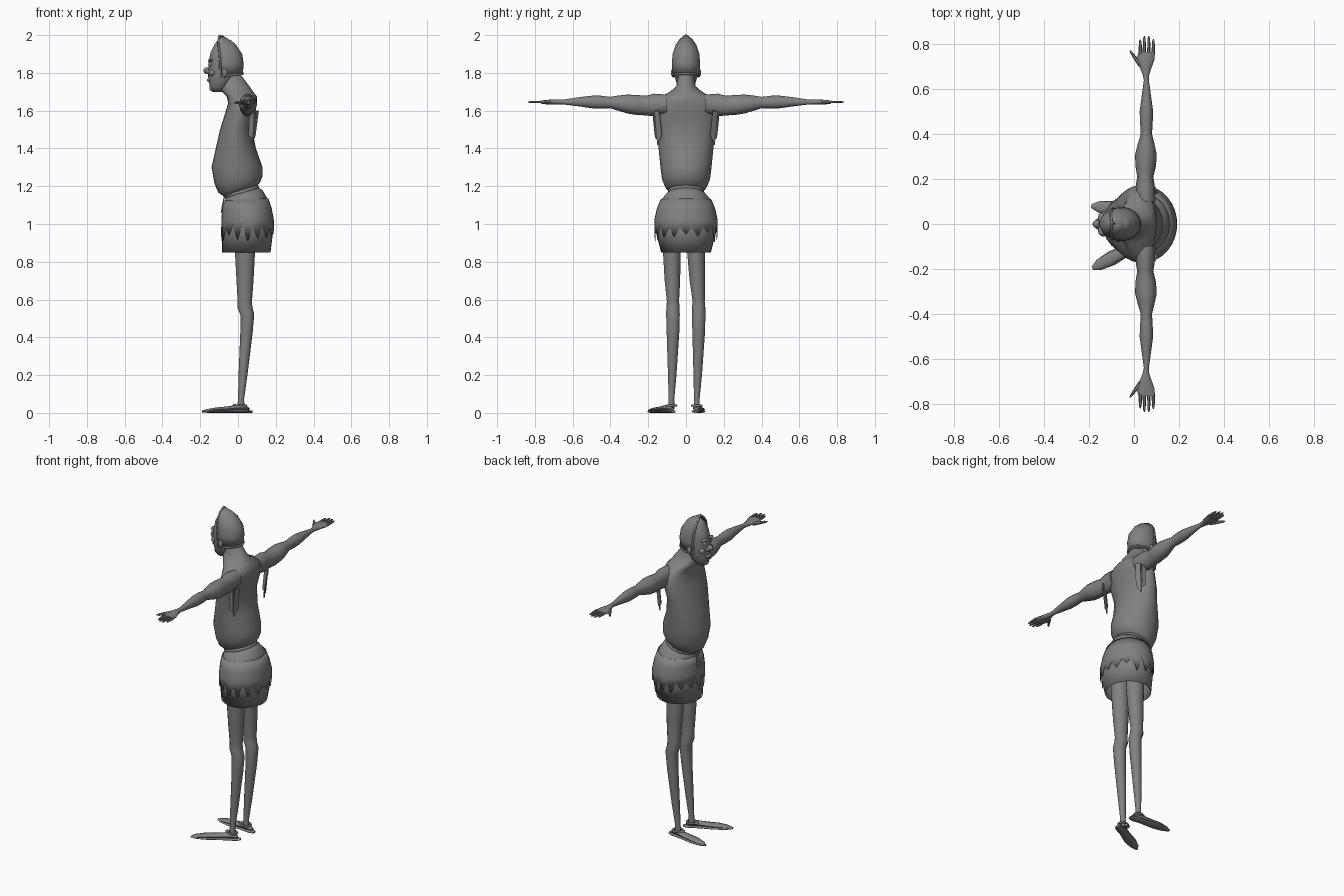
import bpy, bmesh, math, random
from mathutils import Vector, Matrix

if "Cube" in bpy.data.objects:
    bpy.data.objects.remove(bpy.data.objects["Cube"])

random.seed(4)
TAU = 2 * math.pi
grey = bpy.data.materials.new("warm_grey")
grey.diffuse_color = (0.22, 0.22, 0.22, 1)
grey.use_nodes = True
grey.node_tree.nodes["Principled BSDF"].inputs["Base Color"].default_value = grey.diffuse_color


def finish(name, bm, smooth=40, thick=0):
    bmesh.ops.recalc_face_normals(bm, faces=bm.faces)
    me = bpy.data.meshes.new(name)
    bm.to_mesh(me)
    bm.free()
    ob = bpy.data.objects.new(name, me)
    bpy.context.collection.objects.link(ob)
    me.materials.append(grey)
    bpy.ops.object.select_all(action='DESELECT')
    ob.select_set(True)
    bpy.context.view_layer.objects.active = ob
    if smooth:
        bpy.ops.object.shade_smooth_by_angle(angle=math.radians(smooth))
    if thick:
        m = ob.modifiers.new("thickness", 'SOLIDIFY')
        m.thickness = thick
    return ob


def loft(name, rings, closed=True, caps=(True, True), smooth=40, thick=0):
    bm = bmesh.new()
    vr = [[bm.verts.new(p) for p in r] for r in rings]
    n = len(rings[0])
    for a, b in zip(vr, vr[1:]):
        for i in range(n if closed else n - 1):
            j = (i + 1) % n
            bm.faces.new((a[i], a[j], b[j], b[i]))
    if closed and caps[0]:
        bm.faces.new(vr[0])
    if closed and caps[1]:
        bm.faces.new(vr[-1])
    return finish(name, bm, smooth, thick)


def flat_ring(z, xf, xb, hy, tilt=0, n=24, yc=0, a0=0, a1=TAU):
    """Horizontal oval from front xf to back xb, with optional tilt."""
    xc, hx = (xf + xb) / 2, (xb - xf) / 2
    step = (a1 - a0) / (n if a1 - a0 > 6.2 else n - 1)
    return [Vector((xc + hx * math.cos(a0 + i * step), yc + hy * math.sin(a0 + i * step),
                    z + tilt * hx * math.cos(a0 + i * step))) for i in range(n)]


def side_ring(y, xc, zc, hx, hz, n=12):
    """Upright oval across an arm or finger."""
    return [Vector((xc + hx * math.cos(TAU * i / n), y, zc + hz * math.sin(TAU * i / n)))
            for i in range(n)]


def blob(name, pos, size, seg=14):
    bm = bmesh.new()
    bmesh.ops.create_uvsphere(bm, u_segments=seg, v_segments=8, radius=1,
                              matrix=Matrix.Translation(pos) @ Matrix.Diagonal((*size, 1)))
    return finish(name, bm, 60)


def tube(name, pts, r, closed=False):
    cu = bpy.data.curves.new(name, 'CURVE')
    cu.dimensions, cu.bevel_depth, cu.bevel_resolution = '3D', r, 1
    sp = cu.splines.new('POLY')
    sp.points.add(len(pts) - 1)
    for p, q in zip(sp.points, pts):
        p.co = (*q, 1)
    sp.use_cyclic_u, cu.use_fill_caps = closed, True
    ob = bpy.data.objects.new(name, cu)
    bpy.context.collection.objects.link(ob)
    cu.materials.append(grey)


def plate(name, pts, thick=0.006):
    bm = bmesh.new()
    bm.faces.new([bm.verts.new(p) for p in pts])
    finish(name, bm, 0, thick)


# Torso with belly, rounded shoulders and forward neck
torso = [(1.165, -.065, .095, .08, .33), (1.195, -.105, .118, .11, .25), (1.235, -.125, .13, .127, .15),
         (1.30, -.14, .13, .135, 0), (1.40, -.118, .095, .145, 0), (1.50, -.095, .075, .158, 0),
         (1.58, -.07, .09, .17, 0), (1.64, -.052, .1, .168, 0), (1.675, -.06, .1, .13, 0),
         (1.70, -.085, .08, .085, 0), (1.73, -.10, .06, .05, 0), (1.79, -.09, .015, .042, 0)]
loft("torso", [flat_ring(*t) for t in torso], smooth=50)

# Belt and its hanging end
tube("belt", flat_ring(1.17, -.062, .1, .085, .3), .013, True)
plate("belt_end", [(-.075, -.012, 1.15), (-.075, .012, 1.15), (-.092, .012, 1.06), (-.092, -.012, 1.06)])

# Skirt, open below, with a ragged outer layer
skirt = [(1.18, -.05, .1, .075, .25), (1.165, -.06, .13, .10, .15), (1.13, -.07, .155, .13, .05),
         (1.08, -.078, .173, .15, 0), (1.02, -.082, .184, .163, 0), (.96, -.084, .186, .16, 0),
         (.85, -.085, .172, .132, 0)]
loft("skirt", [flat_ring(*s, n=32) for s in skirt], caps=(True, False), smooth=50, thick=.003)
outer = [flat_ring(z, xf - .006, xb + .006, hy + .005, t, n=32) for z, xf, xb, hy, t in skirt[2:6]]
for i, p in enumerate(outer[-1]):
    p.z += random.uniform(.02, .05) if i % 2 else -random.uniform(0, .06)
loft("ragged_skirt_layer", outer, caps=(False, False), smooth=50, thick=.003)

# Head
head = [(1.70, -.135, -.085, .022), (1.725, -.15, -.05, .044), (1.78, -.158, -.015, .06),
        (1.85, -.157, .008, .066), (1.91, -.145, .006, .062), (1.95, -.125, -.01, .045),
        (1.975, -.105, -.04, .02)]
loft("head", [flat_ring(*h) for h in head], smooth=60)
blob("nose", (-.164, 0, 1.812), (.02, .018, .018))
blob("lips", (-.152, 0, 1.762), (.014, .026, .01))
blob("chin", (-.135, 0, 1.722), (.018, .026, .02))
for s in (1, -1):
    blob("nostril", (-.158, s * .015, 1.806), (.014, .01, .011))
    blob("eye", (-.146, s * .028, 1.845), (.012, .014, .011))
    blob("brow", (-.146, s * .028, 1.866), (.014, .024, .008))
    blob("cheek", (-.136, s * .036, 1.80), (.018, .02, .018))
    blob("ear", (-.07, s * .066, 1.80), (.016, .014, .024))

# Peaked cap, open at the face, with rim and hem
cap = [(1.795, -.14, .026, .07), (1.85, -.142, .030, .075), (1.90, -.145, .022, .071),
       (1.945, -.15, -.008, .056), (1.975, -.145, -.045, .033), (1.997, -.105, -.08, .004)]
rows = []
for z, xf, xb, hy in cap:
    r = flat_ring(z, xf, xb, hy, 0, 21, 0, -math.pi / 2 - .45, math.pi / 2 + .45)
    for p in r:
        p.x = max(p.x, -.102)
        p.z += .12 * (p.x - .02) if z < 1.8 else 0
    rows.append(r)
loft("cap", rows, closed=False, smooth=60, thick=.004)
tube("cap_rim", [r[0] for r in rows] + [r[-1] for r in reversed(rows)], .006)
tube("cap_hem", rows[0], .006)

# Arms, hands and ragged armholes on both sides
arm = [(.10, .05, 1.635, .045, .05), (.17, .05, 1.63, .042, .06), (.21, .05, 1.627, .036, .052),
       (.26, .052, 1.63, .046, .053), (.31, .053, 1.635, .048, .05), (.36, .054, 1.64, .036, .04),
       (.40, .055, 1.643, .025, .03), (.45, .055, 1.645, .028, .034), (.50, .055, 1.646, .03, .033),
       (.56, .055, 1.647, .022, .025), (.64, .055, 1.646, .011, .014), (.665, .053, 1.646, .015, .014),
       (.70, .052, 1.646, .028, .014), (.735, .052, 1.645, .04, .012), (.765, .056, 1.645, .036, .009)]
for s in (1, -1):
    loft("arm", [side_ring(s * a[0], *a[1:]) for a in arm], smooth=55)
    for x, tip in ((.028, .82), (.046, .836), (.066, .835), (.086, .822)):
        loft("finger", [side_ring(s * y, x, 1.646, w, w, 6)
                        for y, w in ((.75, .008), (.79, .007), (tip - .01, .0055), (tip, .002))])
    loft("thumb", [side_ring(s * y, x, 1.643, w, w, 6)
                   for y, w, x in ((.70, .012, .032), (.735, .01, .008), (.76, .007, -.01), (.772, .003, -.018))])
    plate("armhole_shred", [(.088, s * .165, 1.60), (.105, s * .14, 1.60), (.088, s * .125, 1.47), (.07, s * .15, 1.42)])
    plate("armhole_shred", [(.06, s * .172, 1.59), (.085, s * .168, 1.59), (.078, s * .155, 1.45), (.055, s * .16, 1.47)])

# Legs, sandals and straps: side offsets and foot direction differ slightly
for top, knee, ankle, heel, toe in ((.053, .067, .057, (.075, .052), (-.19, .08)),
                                    (-.075, -.069, -.077, (.065, -.066), (-.185, -.197))):
    leg = [(1.0, -.02, .10, .05, top), (.85, -.016, .09, .048, top), (.70, -.008, .082, .042, (top + knee) / 2),
           (.59, -.002, .074, .033, knee), (.56, -.004, .076, .036, knee), (.52, .012, .086, .037, knee),
           (.42, .012, .077, .034, knee), (.20, .003, .05, .023, (knee + ankle) / 2),
           (.07, 0, .032, .015, ankle), (.02, -.005, .036, .017, ankle)]
    loft("leg", [flat_ring(z, a, b, h, 0, 14, y) for z, a, b, h, y in leg], smooth=45)
    h, d = Vector((*heel, 0)), Vector((*toe, 0)) - Vector((*heel, 0))
    side = Vector((-d.y, d.x, 0)).normalized()
    up = Vector((0, 0, 1))

    def foot_part(name, table):
        rings = []
        for t, w, z0, z1 in table:
            c = h + d * t + up * (z0 + z1) / 2
            rings.append([c + side * w * math.cos(TAU * i / 10) + up * (z1 - z0) / 2 * math.sin(TAU * i / 10)
                          for i in range(10)])
        loft(name, rings)

    foot_part("sole", [(0, .012, 0, .012), (.1, .026, 0, .016), (.35, .025, 0, .016), (.65, .033, 0, .016),
                       (.88, .025, 0, .015), (1, .008, .002, .012)])
    foot_part("foot", [(.06, .012, .01, .028), (.16, .021, .01, .042), (.3, .022, .01, .042), (.5, .025, .01, .034),
                       (.72, .028, .01, .029), (.9, .02, .008, .02), (.97, .008, .008, .015)])
    tube("ankle_strap", flat_ring(.038, -.014, .044, .026, 0, 14, ankle), .006, True)
    blob("strap_knot", (-.018, ankle, .038), (.012, .014, .009))
